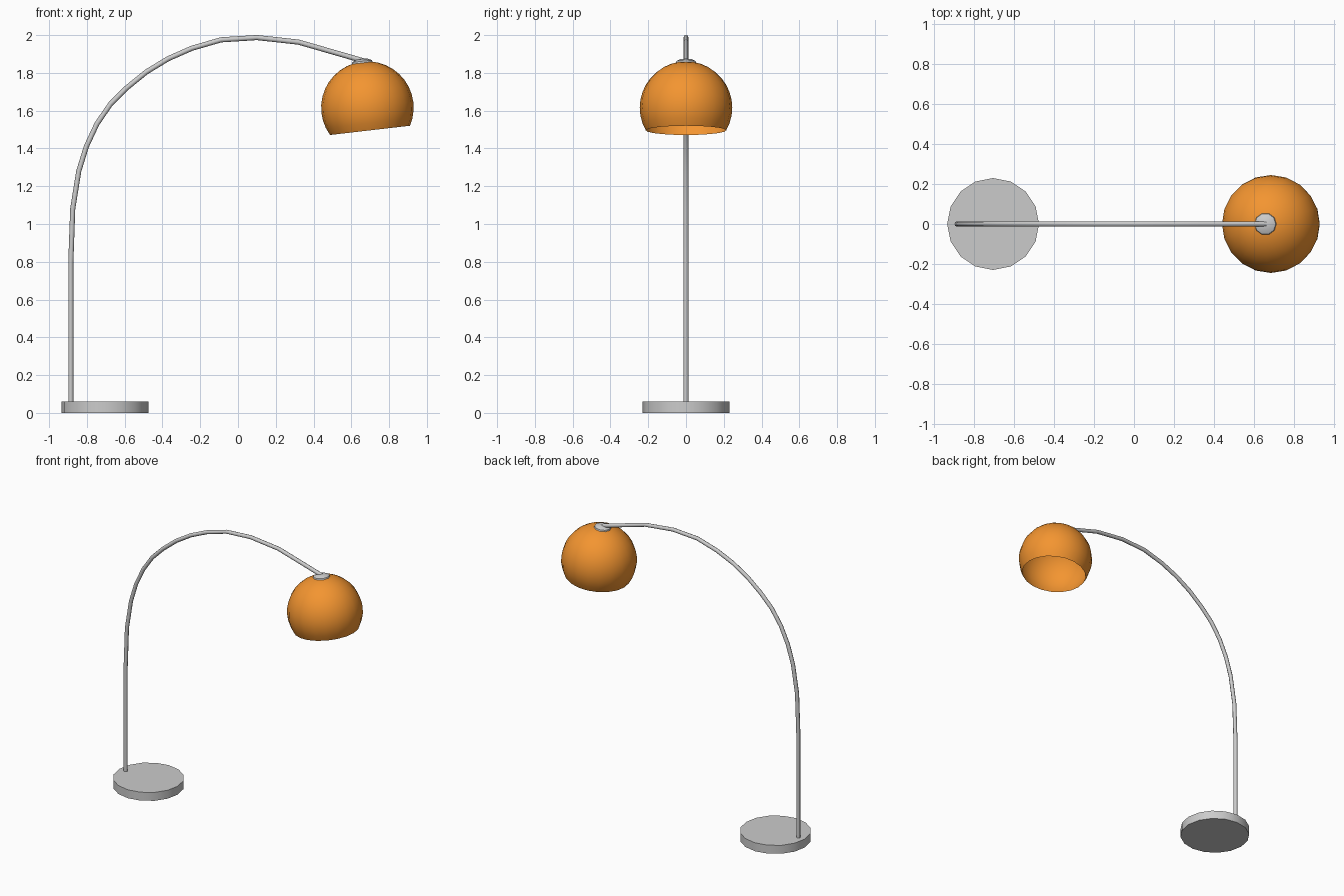
import bpy, bmesh, math
from mathutils import Vector

if "Cube" in bpy.data.objects:
    bpy.data.objects.remove(bpy.data.objects["Cube"])

TILT = math.radians(-6.6)
CENTRE = Vector((0.685, 0, 1.616))
R = 0.245


def lathe(name, profile, sides, location, tilt=0.0, angle=30):
    """Spin an (r, z) profile around z."""
    bm = bmesh.new()
    verts = [bm.verts.new((r, 0, z)) for r, z in profile]
    edges = [bm.edges.new(p) for p in zip(verts, verts[1:])]
    bmesh.ops.spin(bm, geom=verts + edges, cent=(0, 0, 0), axis=(0, 0, 1),
                   angle=math.tau, steps=sides, use_duplicate=False)
    bmesh.ops.remove_doubles(bm, verts=bm.verts, dist=1e-5)
    bmesh.ops.recalc_face_normals(bm, faces=bm.faces)
    if sum(f.normal.dot(f.calc_center_median()) for f in bm.faces) < 0:
        bmesh.ops.reverse_faces(bm, faces=bm.faces)
    mesh = bpy.data.meshes.new(name)
    bm.to_mesh(mesh)
    bm.free()
    obj = bpy.data.objects.new(name, mesh)
    obj.location = location
    obj.rotation_euler.y = tilt
    bpy.context.collection.objects.link(obj)
    bpy.ops.object.select_all(action='DESELECT')
    obj.select_set(True)
    bpy.context.view_layer.objects.active = obj
    bpy.ops.object.shade_smooth_by_angle(angle=math.radians(angle))
    return obj


# Round foot
lathe("base", [(0, 0), (0.23, 0), (0.23, 0.06), (0, 0.06)], 16, (-0.705, 0, 0))

# Arched tube
path = [(-0.885, 0.05), (-0.885, 0.80), (-0.875, 1.08), (-0.843, 1.28),
        (-0.803, 1.41), (-0.747, 1.53), (-0.675, 1.635), (-0.59, 1.72),
        (-0.485, 1.805), (-0.37, 1.875), (-0.245, 1.93), (-0.09, 1.975),
        (0.10, 1.987), (0.32, 1.963), (0.66, 1.865)]
curve = bpy.data.curves.new("arched_pole", 'CURVE')
curve.dimensions = '3D'
curve.bevel_depth = 0.0135
curve.bevel_resolution = 2
curve.use_fill_caps = True
spline = curve.splines.new('POLY')
spline.points.add(len(path) - 1)
for point, (x, z) in zip(spline.points, path):
    point.co = (x, 0, z, 1)
spline.use_smooth = True
bpy.context.collection.objects.link(bpy.data.objects.new("arched_pole", curve))

# Open globe shade, tilted toward the pole side
end = math.pi / 2 + math.asin(0.121 / R)
globe = [(R * math.sin(end * i / 12), R * math.cos(end * i / 12)) for i in range(13)]
shade = lathe("lamp_shade", globe, 20, CENTRE, TILT)
orange = bpy.data.materials.new("orange")
orange.diffuse_color = (0.9, 0.3, 0.03, 1)
orange.use_nodes = True
orange.node_tree.nodes["Principled BSDF"].inputs["Base Color"].default_value = orange.diffuse_color
shade.data.materials.append(orange)

# Small domed cap where the pole meets the shade
top = CENTRE + Vector((math.sin(TILT), 0, math.cos(TILT))) * R
lathe("shade_cap", [(0, -0.008), (0.056, -0.008), (0.053, 0.002), (0.033, 0.012), (0, 0.016)],
      10, top, TILT, 40)
